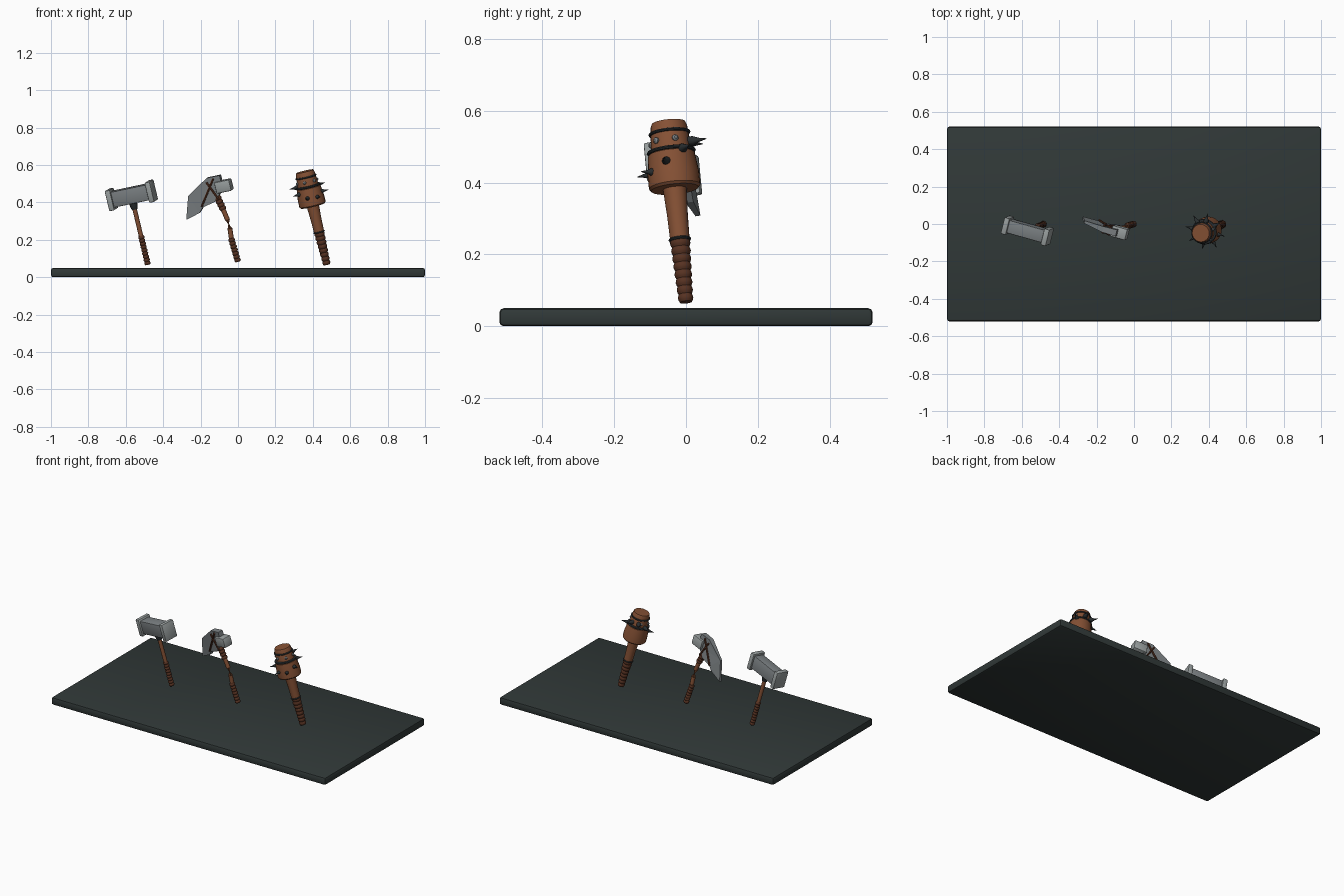
import bpy, bmesh, math
from mathutils import Matrix, Vector

if "Cube" in bpy.data.objects:
    bpy.data.objects.remove(bpy.data.objects["Cube"])


def material(name, rgb):
    m = bpy.data.materials.new(name)
    m.diffuse_color = (*rgb, 1)
    m.use_nodes = True
    m.node_tree.nodes["Principled BSDF"].inputs["Base Color"].default_value = m.diffuse_color
    return m


SLATE = material("dark slate", (0.03, 0.04, 0.039))
WOOD = material("warm wood", (0.235, 0.082, 0.035))
LEATHER = material("dark leather", (0.095, 0.032, 0.016))
STEEL = material("steel", (0.2, 0.22, 0.23))
PALE = material("pale steel", (0.32, 0.35, 0.35))
IRON = material("black iron", (0.022, 0.027, 0.029))

# Shared leaning frame of the three weapons
UP = Vector((-0.23, -0.095, 0.968)).normalized()
SIDE = Vector((0.938, -0.265, 0.2))
SIDE = (SIDE - UP * SIDE.dot(UP)).normalized()
BACK = UP.cross(SIDE)


def frame(x, z):
    m = Matrix((SIDE, BACK, UP)).transposed().to_4x4()
    m.translation = (x, 0, z)
    return m


def finish(name, bm, mat, M, smooth=True):
    bmesh.ops.recalc_face_normals(bm, faces=bm.faces)
    me = bpy.data.meshes.new(name)
    bm.to_mesh(me)
    bm.free()
    ob = bpy.data.objects.new(name, me)
    bpy.context.collection.objects.link(ob)
    me.materials.append(mat)
    ob.matrix_world = M
    if smooth:
        bpy.ops.object.select_all(action='DESELECT')
        bpy.context.view_layer.objects.active = ob
        ob.select_set(True)
        bpy.ops.object.shade_smooth_by_angle(angle=math.radians(35))
    return ob


def tube(name, pts, mat, M, sides=16):
    """Round bar through (x, y, z, radius) points."""
    bm = bmesh.new()
    rings = []
    for i, p in enumerate(pts):
        a, b = pts[max(i - 1, 0)], pts[min(i + 1, len(pts) - 1)]
        t = Vector(b[:3]) - Vector(a[:3])
        q = (t if t.length > 1e-6 else Vector((0, 0, 1))).to_track_quat('Z', 'Y')
        rings.append([bm.verts.new(Vector(p[:3]) + q @ Vector(
            (p[3] * math.cos(k * math.tau / sides), p[3] * math.sin(k * math.tau / sides), 0)))
            for k in range(sides)])
    for r, s in zip(rings, rings[1:]):
        for k in range(sides):
            n = (k + 1) % sides
            bm.faces.new((r[k], r[n], s[n], s[k]))
    bm.faces.new(rings[0])
    bm.faces.new(rings[-1])
    return finish(name, bm, mat, M)


def lathe(name, profile, mat, M, sides=20):
    return tube(name, [(0, 0, z, r) for z, r in profile], mat, M, sides)


def box(name, centre, size, mat, M, bevel=0.004):
    bm = bmesh.new()
    bmesh.ops.create_cube(bm, size=1)
    bmesh.ops.scale(bm, vec=size, verts=bm.verts)
    bmesh.ops.bevel(bm, geom=bm.edges[:], offset=bevel, segments=2, affect='EDGES', profile=0.5)
    bmesh.ops.translate(bm, vec=centre, verts=bm.verts)
    return finish(name, bm, mat, M)


def ribs(z0, z1, r0, r1, count):
    """Profile of a wrapped grip: bulging turns between narrow grooves."""
    out = []
    for i in range(count * 4 + 1):
        f = i / (count * 4)
        bulge = (0.0, 0.7, 1.0, 0.7)[i % 4] * 0.004
        out.append((z0 + (z1 - z0) * f, r0 + (r1 - r0) * f + bulge))
    return out


def ring(name, z, r, thick, mat, M):
    prof = [(z - thick, r - thick), (z - thick * .6, r + thick * .6), (z, r + thick),
            (z + thick * .6, r + thick * .6), (z + thick, r - thick)]
    return lathe(name, prof, mat, M, 24)


# Display slab
box("slab", (0, 0, 0.025), (2, 1.04, 0.05), SLATE, Matrix(), 0.012)

# Hammer
H = frame(-0.482, 0.067)
lathe("hammer_handle", [(0, 0.012), (0.34, 0.012)], WOOD, H)
lathe("hammer_grip", ribs(0, 0.16, 0.013, 0.013, 9), LEATHER, H)
lathe("hammer_collar", [(0.305, 0.015), (0.32, 0.02), (0.345, 0.022)], IRON, H)
box("hammer_block", (0, 0, 0.383), (0.22, 0.07, 0.085), STEEL, H)
for s in (-1, 1):
    box("hammer_face", (s * 0.113, 0, 0.383), (0.03, 0.092, 0.112), PALE, H, 0.006)

# Axe, laid out in slanted front coordinates
AX, AZ = 0.0, 0.085
A = frame(AX, AZ)
DET = SIDE.x * UP.z - UP.x * SIDE.z


def local(x, z):
    dx, dz = x - AX, z - AZ
    return (dx * UP.z - UP.x * dz) / DET, (SIDE.x * dz - SIDE.z * dx) / DET


def bar(name, pts, mat, v=0.0, sides=14):
    return tube(name, [(local(x, z)[0], v, local(x, z)[1], r) for x, z, r in pts], mat, A, sides)


bar("axe_handle", [(-0.005, 0.09, .013), (-0.022, 0.15, .013), (-0.036, 0.21, .013),
                   (-0.043, 0.26, .013), (-0.056, 0.307, .013), (-0.075, 0.352, .013),
                   (-0.09, 0.385, .013), (-0.115, 0.45, .013), (-0.137, 0.515, .012)], WOOD)
grip = []
for z, r in ribs(0, 1, 0.014, 0.014, 7):
    grip.append((-0.037 * z, 0.083 + 0.125 * z, r))
bar("axe_grip", grip, LEATHER)
bar("axe_lashing", [(-0.078 - 0.034 * z, 0.36 + 0.07 * z, r)
                    for z, r in ribs(0, 1, 0.015, 0.017, 4)], LEATHER)

# Axe blade: outline with half thickness, thin along the cutting edge
outline = [(-0.275, 0.307, .007), (-0.265, 0.435, .007), (-0.165, 0.532, .016), (-0.095, 0.547, .018),
           (-0.078, 0.475, .018), (-0.12, 0.405, .018), (-0.185, 0.375, .015), (-0.203, 0.345, .011)]
bm = bmesh.new()
sheets = [[bm.verts.new((local(x, z)[0], s * h, local(x, z)[1])) for x, z, h in outline] for s in (-1, 1)]
for sheet in sheets:
    bm.faces.new(sheet)
for k in range(len(outline)):
    n = (k + 1) % len(outline)
    bm.faces.new((sheets[0][k], sheets[0][n], sheets[1][n], sheets[1][k]))
bmesh.ops.triangulate(bm, faces=[f for f in bm.faces if len(f.verts) > 4])
finish("axe_blade", bm, STEEL, A, False)
u, w = local(-0.075, 0.488)
box("axe_poll", (u, 0, w), (0.085, 0.062, 0.062), PALE, A, 0.007)
for v in (-0.02, 0.02):
    bar("axe_strap", [(-0.19, 0.38, .006), (-0.128, 0.53, .006)], LEATHER, v, 6)
    bar("axe_strap", [(-0.165, 0.51, .006), (-0.1, 0.42, .006)], LEATHER, v, 6)

# Spiked club
C = frame(0.475, 0.067)
lathe("club_handle", [(0.17, 0.027), (0.25, 0.029), (0.34, 0.034)], WOOD, C)
lathe("club_grip", ribs(0, 0.18, 0.017, 0.025, 8), LEATHER, C)
ring("club_grip_band", 0.18, 0.026, 0.006, IRON, C)
lathe("club_head", [(0.325, 0.066), (0.332, 0.072), (0.37, 0.072), (0.425, 0.065), (0.43, 0.057),
                    (0.505, 0.051), (0.515, 0.047)], WOOD, C, 24)
ring("club_lower_band", 0.432, 0.062, 0.007, IRON, C)
ring("club_upper_band", 0.485, 0.053, 0.006, IRON, C)
for k in range(8):
    a = k * math.tau / 8
    z = 0.415 + 0.045 * math.sin(a - math.radians(30))
    d = Vector((math.cos(a), math.sin(a), 0))
    tube("club_spike", [(*(d * r + Vector((0, 0, z))), t) for r, t in
                        ((0.045, 0.014), (0.066, 0.013), (0.082, 0.006), (0.104, 0.0008))], IRON, C, 10)
# Small rivets between the bands
for k in range(6):
    a = (k + 0.5) * math.tau / 6
    d = Vector((math.cos(a), math.sin(a), 0))
    tube("club_rivet", [(*(d * r + Vector((0, 0, 0.459))), t) for r, t in
                        ((0.045, 0.009), (0.058, 0.009), (0.063, 0.004))], STEEL, C, 10)
